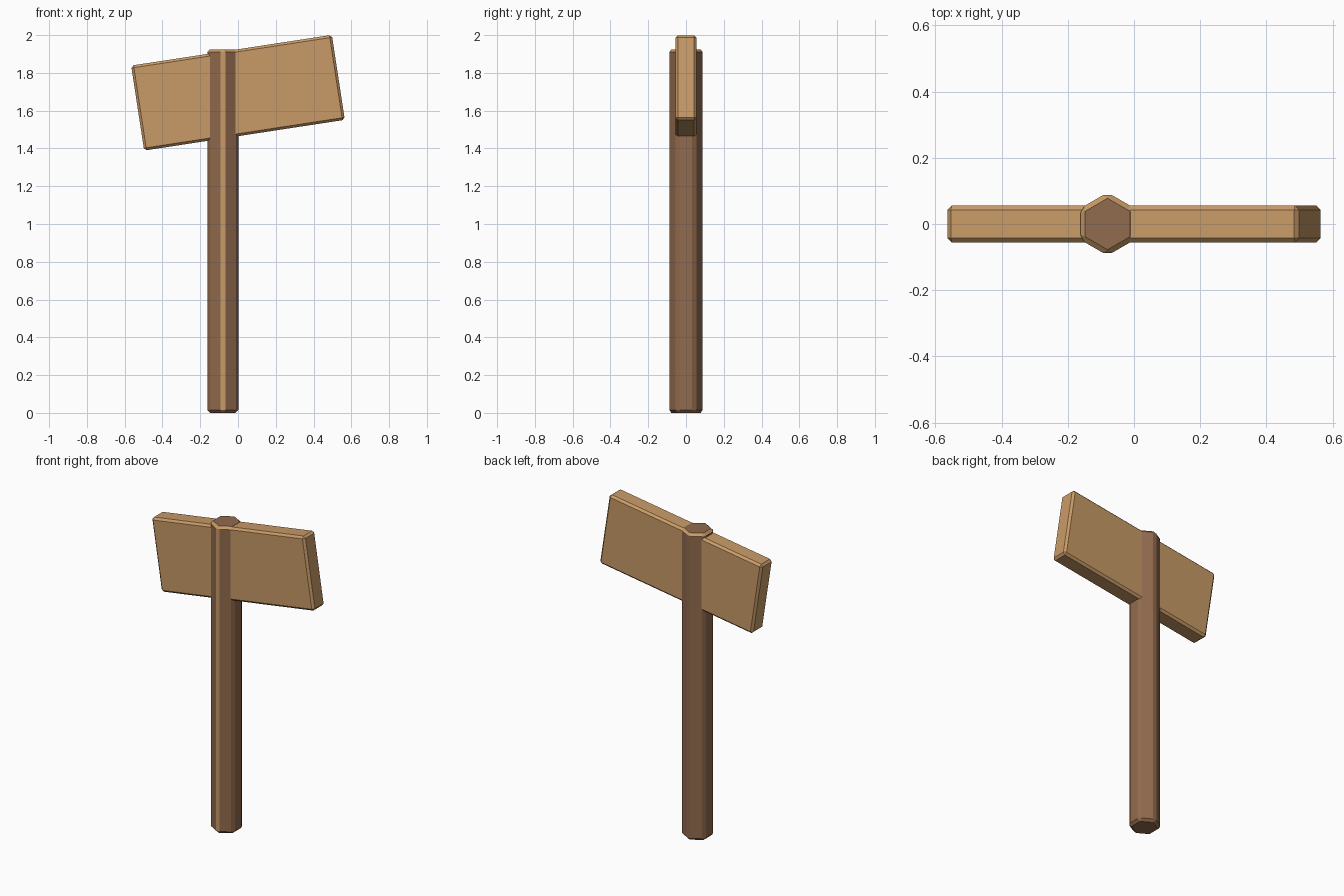
import bpy, bmesh, math
from mathutils import Matrix, Vector

if "Cube" in bpy.data.objects:
    bpy.data.objects.remove(bpy.data.objects["Cube"])


def material(name, rgb):
    m = bpy.data.materials.new(name)
    m.diffuse_color = (*rgb, 1.0)
    m.use_nodes = True
    m.node_tree.nodes["Principled BSDF"].inputs["Base Color"].default_value = m.diffuse_color
    return m


tan = material("light wood", (0.578, 0.328, 0.136))
brown = material("dark wood", (0.283, 0.147, 0.076))


def finish(name, bm, bevel, mats):
    """Chamfer every edge and turn the bmesh into an object."""
    bmesh.ops.bevel(bm, geom=bm.edges[:], offset=bevel, segments=1,
                    affect='EDGES', profile=0.5)
    bmesh.ops.recalc_face_normals(bm, faces=bm.faces[:])
    mesh = bpy.data.meshes.new(name)
    bm.to_mesh(mesh)
    bm.free()
    for m in mats:
        mesh.materials.append(m)
    ob = bpy.data.objects.new(name, mesh)
    bpy.context.collection.objects.link(ob)
    return ob


# Hexagonal post, one corner pointing to the front
R, H, CX = 0.095, 1.925, -0.08
bm = bmesh.new()
ring = [bm.verts.new((CX + R * math.sin(i * math.pi / 3),
                      R * math.cos(i * math.pi / 3), 0)) for i in range(6)]
base = bm.faces.new(ring)
ext = bmesh.ops.extrude_face_region(bm, geom=[base], use_keep_orig=True)
bmesh.ops.translate(bm, vec=(0, 0, H),
                    verts=[g for g in ext["geom"] if isinstance(g, bmesh.types.BMVert)])
post = finish("post", bm, 0.015, [brown, tan])
# Light worn edges: top rim and front corner strip
for p in post.data.polygons:
    n = p.normal
    if 0.1 < n.z < 0.99 or n.y < -0.98:
        p.material_index = 1

# Tilted sign board passing through the post
bm = bmesh.new()
bmesh.ops.create_cube(bm, size=1.0)
bmesh.ops.scale(bm, vec=(1.075, 0.112, 0.455), verts=bm.verts[:])
board = finish("sign_board", bm, 0.013, [tan])
board.data.transform(Matrix.Translation((0, 0, 1.695))
                     @ Matrix.Rotation(math.radians(-8.7), 4, 'Y'))
